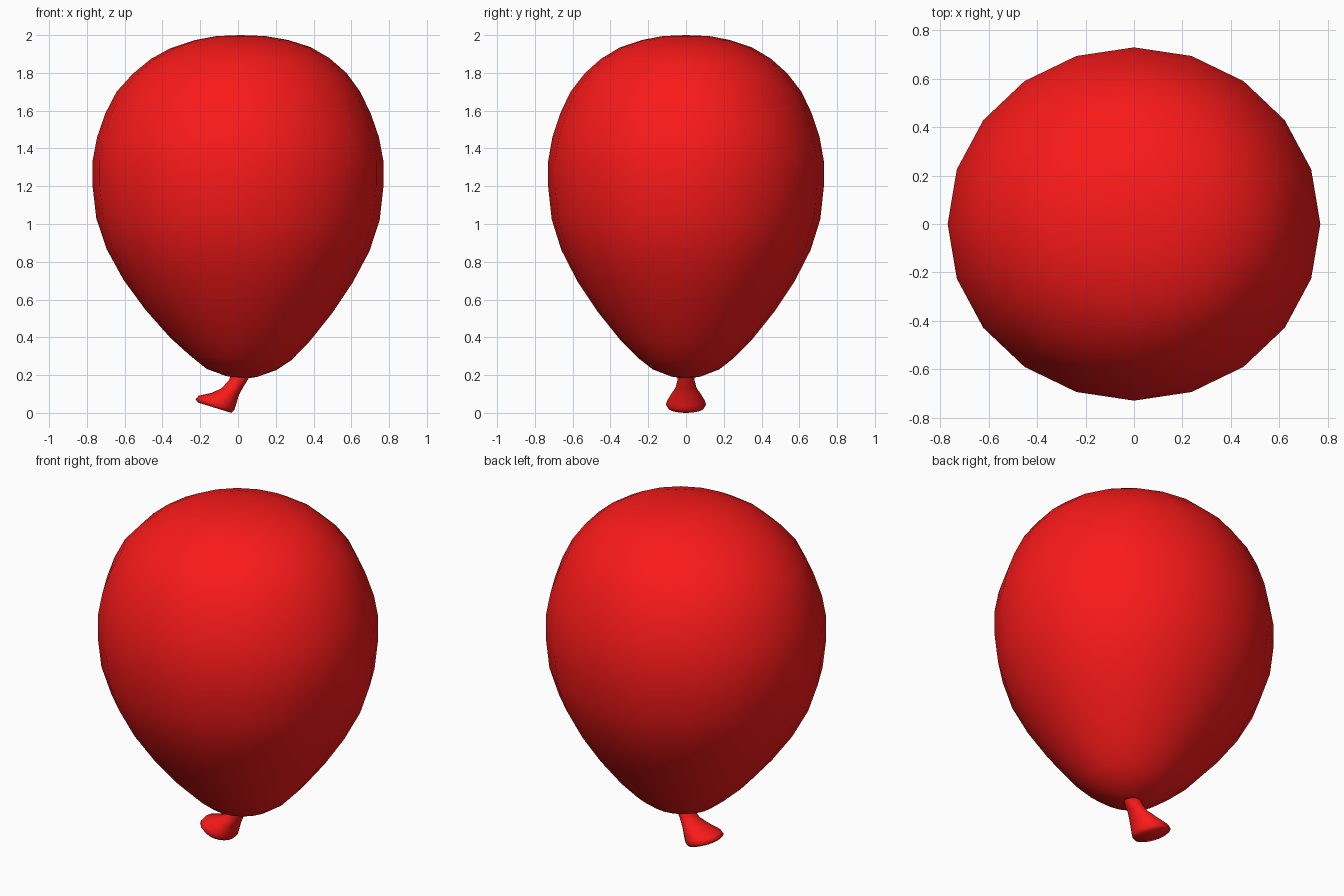
import bpy, bmesh
from math import cos, sin, tau
from mathutils import Vector

if "Cube" in bpy.data.objects:
    bpy.data.objects.remove(bpy.data.objects["Cube"])

red = bpy.data.materials.new("red_rubber")
red.diffuse_color = (0.95, 0.01, 0.01, 1)
red.use_nodes = True
red.node_tree.nodes["Principled BSDF"].inputs["Base Color"].default_value = red.diffuse_color


def loft(name, rings, sides, start=None, end=None):
    """Skin elliptical rings given as (left xz, right xz, half depth); ends close on a pole or a flat cap."""
    bm = bmesh.new()
    loops = []
    for left, right, depth in rings:
        l, r = Vector((left[0], 0, left[1])), Vector((right[0], 0, right[1]))
        mid, half = (l + r) / 2, (r - l) / 2
        loops.append([bm.verts.new(mid + half * cos(tau * i / sides)
                                   + Vector((0, depth * sin(tau * i / sides), 0)))
                      for i in range(sides)])
    for a, b in zip(loops, loops[1:]):
        for i in range(sides):
            j = (i + 1) % sides
            bm.faces.new((a[i], a[j], b[j], b[i]))
    for pole, loop in ((start, loops[0]), (end, loops[-1])):
        if pole:
            tip = bm.verts.new(pole)
            for i in range(sides):
                bm.faces.new((loop[i], loop[(i + 1) % sides], tip))
        else:
            bm.faces.new(loop)
    bmesh.ops.recalc_face_normals(bm, faces=bm.faces)
    mesh = bpy.data.meshes.new(name)
    bm.to_mesh(mesh)
    bm.free()
    mesh.materials.append(red)
    mesh.shade_smooth()
    obj = bpy.data.objects.new(name, mesh)
    bpy.context.collection.objects.link(obj)
    return obj


# Balloon body: half width, height, sideways drift, tilt
profile = [
    (.129, 1.995, .015, 0), (.246, 1.974, .02, 0), (.37, 1.934, .013, .003),
    (.473, 1.876, .01, .003), (.566, 1.797, .008, .003), (.645, 1.70, .002, 0),
    (.703, 1.584, 0, 0), (.746, 1.46, 0, 0), (.77, 1.333, 0, 0),
    (.77, 1.20, 0, 0), (.75, 1.025, 0, -.004), (.696, .862, 0, -.006),
    (.606, .696, 0, -.008), (.495, .538, .005, -.008), (.368, .387, .01, -.01),
    (.267, .29, .017, -.01), (.185, .23, .019, -.003), (.083, .193, .017, -.003),
]
body_rings = [((cx - r, z - t), (cx + r, z + t), r * .948) for r, z, cx, t in profile]
loft("balloon_body", body_rings, 20, start=(.015, 0, 2.0), end=(.025, 0, .18))

# Flared neck, bent to one side, with a rounded lip and flat mouth
neck_rings = [
    ((-.035, .21), (.07, .21), .045),
    ((-.047, .175), (.052, .175), .045),
    ((-.087, .13), (.028, .138), .055),
    ((-.14, .106), (.003, .09), .08),
    ((-.208, .091), (-.012, .037), .1),
    ((-.225, .072), (-.02, .015), .106),
    ((-.21, .054), (-.035, 0), .095),
]
neck = loft("balloon_neck", neck_rings, 20)
